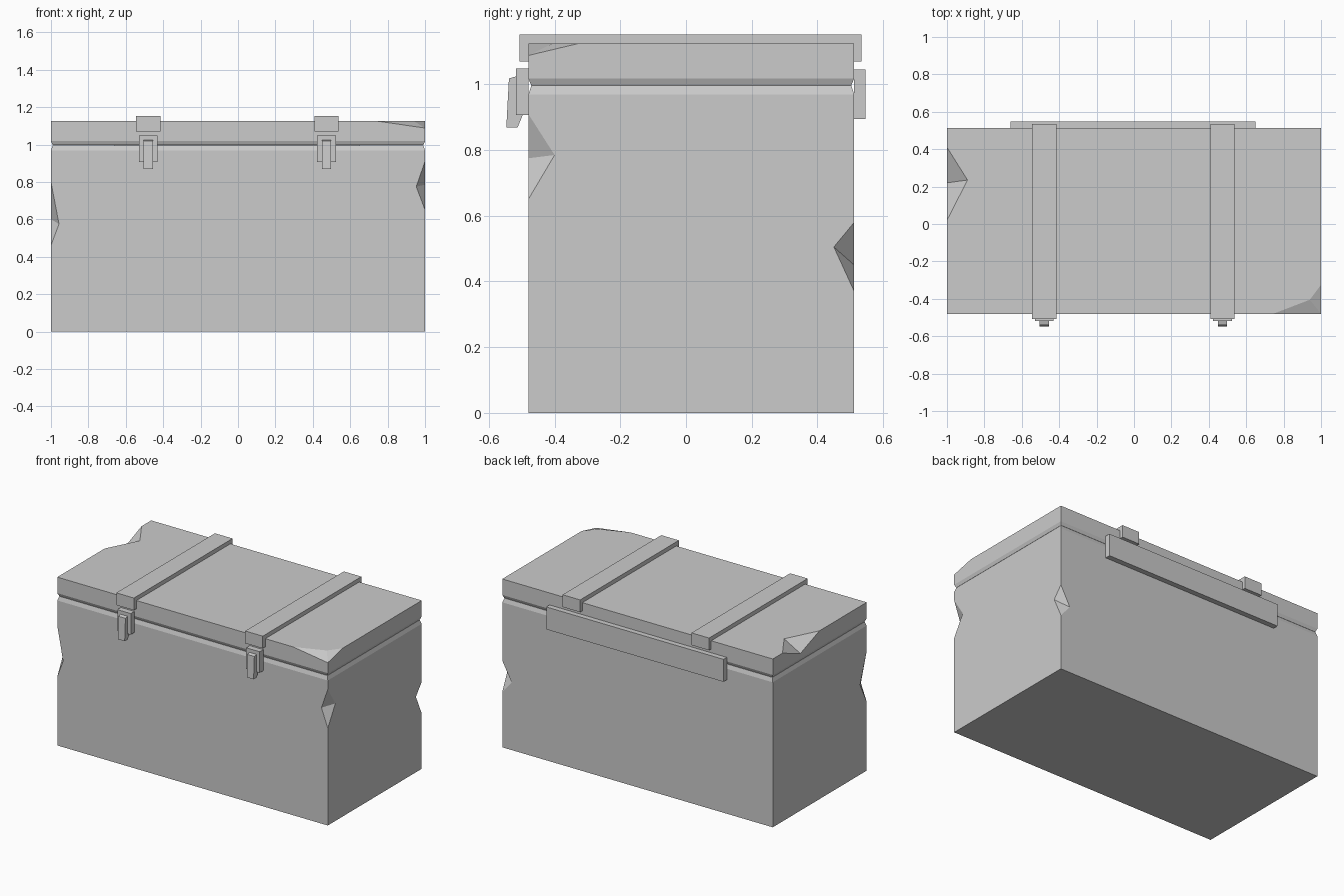
import bpy, bmesh
from mathutils import Vector

if "Cube" in bpy.data.objects:
    bpy.data.objects.remove(bpy.data.objects["Cube"])

FRONT, BACK = -0.48, 0.512
SEAM = 0.997


def finish(bm, name):
    bmesh.ops.recalc_face_normals(bm, faces=bm.faces)
    mesh = bpy.data.meshes.new(name)
    bm.to_mesh(mesh)
    bm.free()
    obj = bpy.data.objects.new(name, mesh)
    bpy.context.collection.objects.link(obj)
    return obj


def stacked_box(levels):
    """Solid through rectangular rings given as (z, inset)."""
    bm = bmesh.new()
    rings = []
    for z, i in levels:
        corners = [(-1 + i, FRONT + i), (1 - i, FRONT + i), (1 - i, BACK - i), (-1 + i, BACK - i)]
        rings.append([bm.verts.new((x, y, z)) for x, y in corners])
    bm.faces.new(rings[0])
    bm.faces.new(rings[-1])
    for a, b in zip(rings, rings[1:]):
        for k in range(4):
            n = (k + 1) % 4
            bm.faces.new((a[k], a[n], b[n], b[k]))
    return bm


def side_profile(name, points, x, width):
    """Extrude a (y, z) outline along x, centred on x."""
    bm = bmesh.new()
    face = bm.faces.new([bm.verts.new((x - width / 2, y, z)) for y, z in points])
    new = bmesh.ops.extrude_face_region(bm, geom=[face])["geom"]
    bmesh.ops.translate(bm, vec=(width, 0, 0), verts=[v for v in new if isinstance(v, bmesh.types.BMVert)])
    return finish(bm, name)


def dent(target, a, b, c, d):
    """Chip the edge a-b; c and d are the chip's tips on the two adjoining faces."""
    mid = (Vector(c) + Vector(d)) / 2
    bm = bmesh.new()
    v = [bm.verts.new(mid + (Vector(p) - mid) * 2) for p in (a, b, c, d)]
    for f in ((0, 1, 2), (0, 3, 1), (1, 3, 2), (2, 3, 0)):
        bm.faces.new([v[i] for i in f])
    cutter = finish(bm, "dent_cutter")
    cutter.hide_render = True
    cutter.hide_set(True)
    mod = target.modifiers.new("dent", "BOOLEAN")
    mod.operation = "DIFFERENCE"
    mod.solver = "EXACT"
    mod.object = cutter


# chest body with bevelled rim and three chipped vertical edges
body = finish(stacked_box([(0, 0), (0.969, 0), (SEAM - 0.001, 0.009)]), "chest_body")
dent(body, (1, FRONT, 0.91), (1, FRONT, 0.65), (1, -0.40, 0.785), (0.953, FRONT, 0.775))
dent(body, (-1, FRONT, 0.80), (-1, FRONT, 0.46), (-1, -0.41, 0.60), (-0.957, FRONT, 0.575))
dent(body, (1, BACK, 0.58), (1, BACK, 0.37), (1, 0.45, 0.505), (0.93, BACK, 0.45))

# lid with a worn front right corner and a chip in its left edge
TOP = 1.125
bm = stacked_box([(SEAM, 0.009), (1.018, 0), (TOP, 0)])
corner, ridge = Vector((1, FRONT, 1.088)), Vector((0.94, -0.405, TOP))
for tip in ((0.745, FRONT, TOP), (1, -0.325, TOP)):
    normal = (Vector(tip) - corner).cross(ridge - corner)
    if normal.z < 0:
        normal.negate()
    cut = bmesh.ops.bisect_plane(bm, geom=bm.verts[:] + bm.edges[:] + bm.faces[:], dist=1e-5,
                                 plane_co=corner, plane_no=normal, clear_outer=True)
    bmesh.ops.holes_fill(bm, edges=[e for e in bm.edges if e.is_boundary])
lid = finish(bm, "chest_lid")
dent(lid, (-1, 0.41, TOP), (-1, 0.02, TOP), (-0.89, 0.235, TOP), (-1, 0.22, 1.05))

# straps wrapping the lid, each with a latch below
strap = [(-0.507, 1.07), (-0.507, 1.152), (0.535, 1.152), (0.535, 1.07),
         (BACK, 1.07), (BACK, TOP), (FRONT, TOP), (FRONT, 1.07)]
plate = [(FRONT, 0.907), (-0.518, 0.907), (-0.518, 1.048), (FRONT, 1.048)]
clasp = [(-0.518, 1.024), (-0.539, 1.018), (-0.547, 0.868), (-0.513, 0.868), (-0.497, 0.907), (-0.518, 0.907)]
for side, x in (("left", -0.48), ("right", 0.473)):
    side_profile(f"lid_strap_{side}", strap, x, 0.13)
    side_profile(f"latch_plate_{side}", plate, x, 0.10)
    side_profile(f"latch_clasp_{side}", clasp, x, 0.05)

# long hinge on the back
side_profile("back_hinge", [(BACK, 0.895), (0.547, 0.895), (0.547, 1.045), (BACK, 1.045)], -0.005, 1.31)
